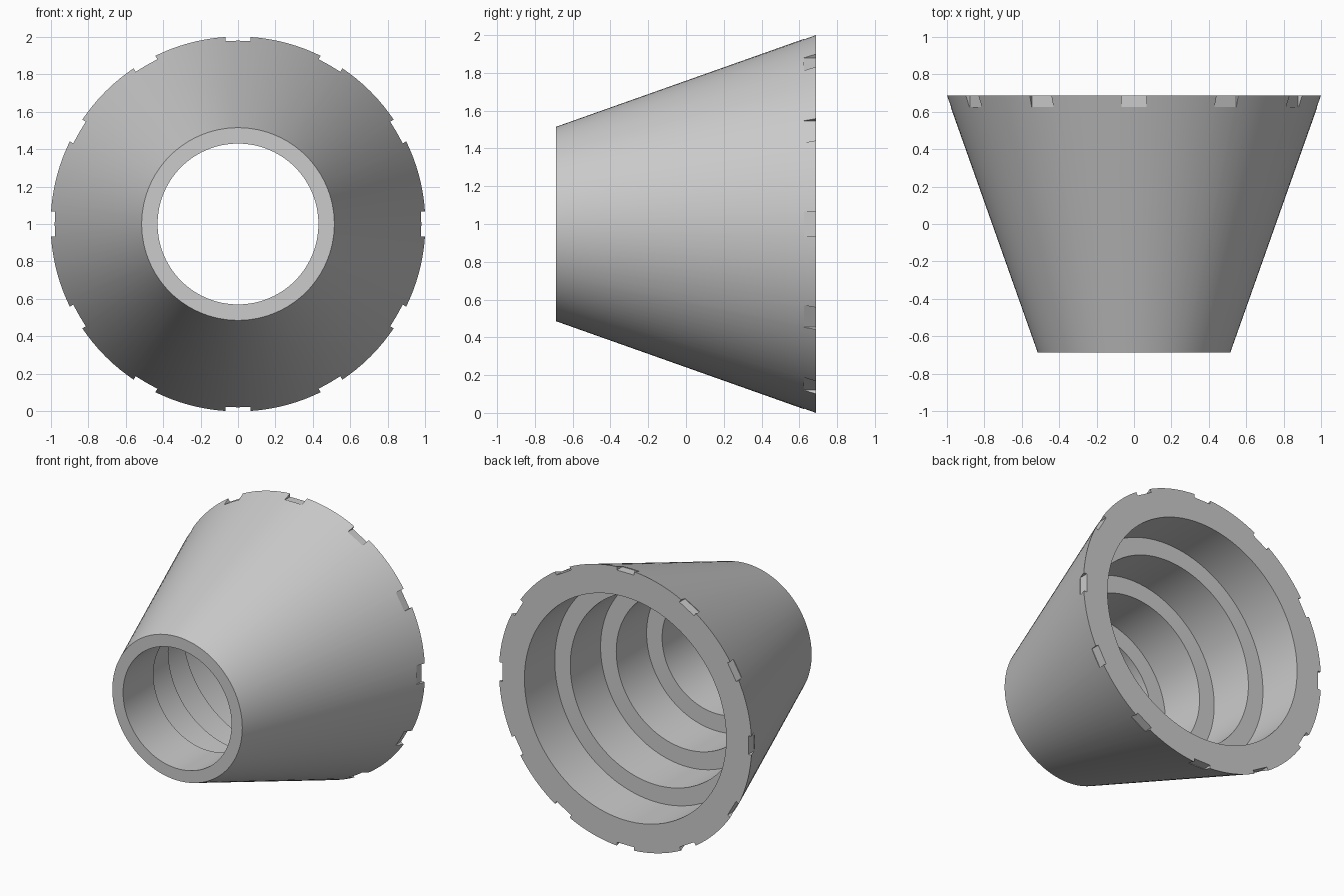
import bpy, bmesh
from math import sin, cos, pi, radians
from mathutils import Matrix

if "Cube" in bpy.data.objects:
    bpy.data.objects.remove(bpy.data.objects["Cube"])

SEGMENTS = 120
CENTRE_Z = 1.0
HALF = 0.687
NOTCHES = 12

# Cross-section (radius, y): sloped outside, four-step bore inside
ys = [HALF - i * HALF / 2 for i in range(5)]
bores = [0.80, 0.677, 0.553, 0.43]
profile = [(0.515, -HALF), (1.002, HALF)]
for i, r in enumerate(bores):
    profile += [(r, ys[i]), (r, ys[i + 1])]


def make_object(name, bm):
    bmesh.ops.recalc_face_normals(bm, faces=bm.faces)
    mesh = bpy.data.meshes.new(name)
    bm.to_mesh(mesh)
    bm.free()
    obj = bpy.data.objects.new(name, mesh)
    bpy.context.collection.objects.link(obj)
    return obj


# Hollow stepped cone, lathed around the y axis
bm = bmesh.new()
rings = []
for r, y in profile:
    rings.append([bm.verts.new((r * cos(2 * pi * k / SEGMENTS), y,
                                CENTRE_Z + r * sin(2 * pi * k / SEGMENTS)))
                  for k in range(SEGMENTS)])
for i, a in enumerate(rings):
    b = rings[(i + 1) % len(rings)]
    for k in range(SEGMENTS):
        n = (k + 1) % SEGMENTS
        bm.faces.new((a[k], a[n], b[n], b[k]))
cone = make_object("stepped_cone", bm)

# Shallow notches around the wide rim
bm = bmesh.new()
for k in range(NOTCHES):
    turn = Matrix.Rotation(2 * pi * k / NOTCHES, 4, 'Y')
    place = (Matrix.Translation((0, 0, CENTRE_Z)) @ turn
             @ Matrix.Translation((0, 0.725, 1.075))
             @ Matrix.Diagonal((0.134, 0.2, 0.2, 1)))
    bmesh.ops.create_cube(bm, size=1, matrix=place)
cutter = make_object("notch_cutter", bm)
cutter.hide_render = True

# Cut the notches, then drop the cutter
mod = cone.modifiers.new("notches", 'BOOLEAN')
mod.operation = 'DIFFERENCE'
mod.solver = 'EXACT'
mod.object = cutter
bpy.context.view_layer.objects.active = cone
cone.select_set(True)
bpy.ops.object.modifier_apply(modifier=mod.name)
bpy.data.objects.remove(cutter)

# Smooth walls with crisp steps and rims
bpy.ops.object.shade_smooth_by_angle(angle=radians(30))
